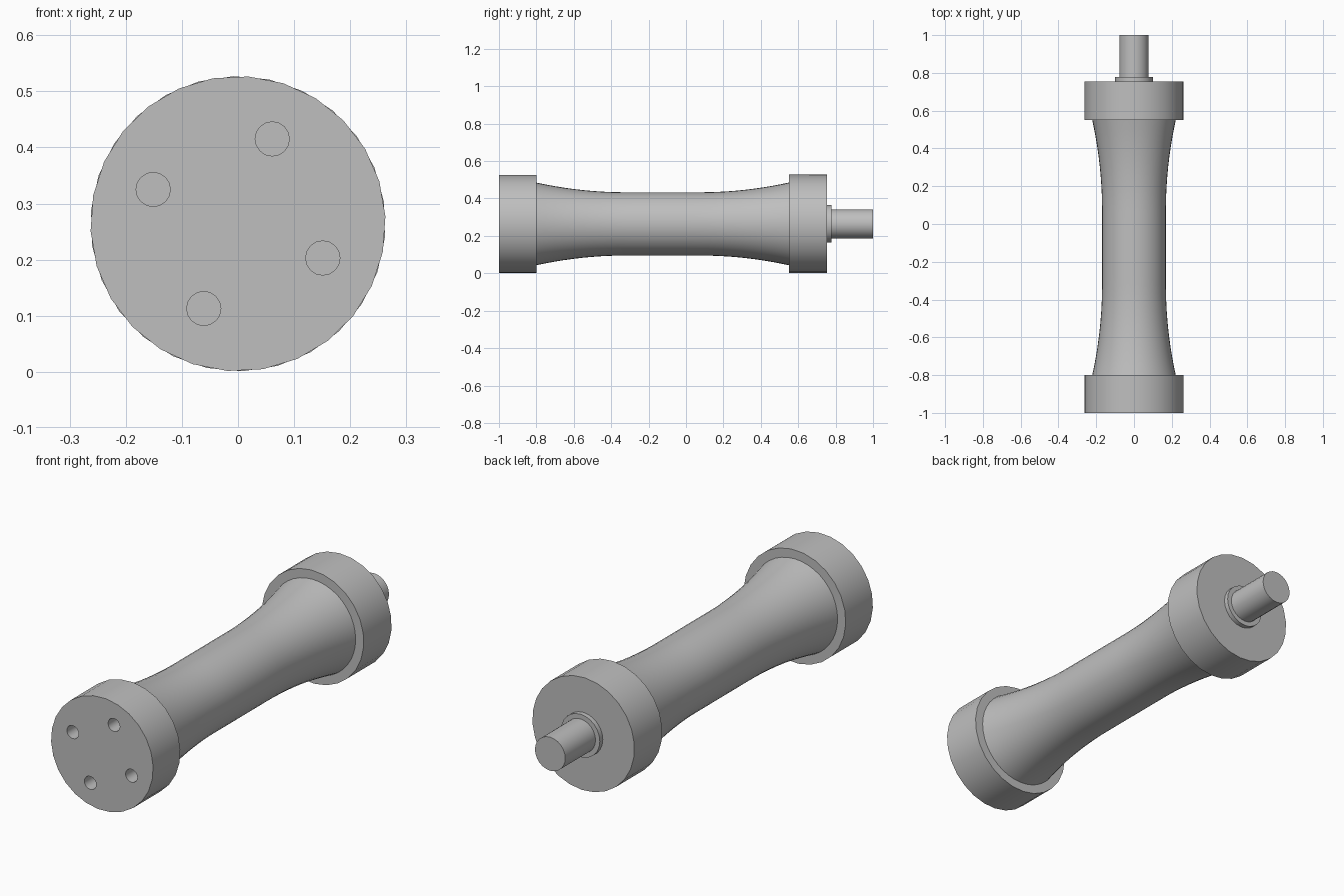
import bpy
import bmesh
import math
from mathutils import Vector

AXIS_Z = 0.264

cube = bpy.data.objects.get("Cube")
if cube:
    bpy.data.objects.remove(cube, do_unlink=True)

metal = bpy.data.materials.new("plain_grey_metal")
metal.use_nodes = True
grey = (0.52, 0.52, 0.52, 1)
metal.diffuse_color = grey
metal.node_tree.nodes["Principled BSDF"].inputs["Base Color"].default_value = grey


def lathe(name, profile, sides, turn=0.0, x=0.0, z=AXIS_Z):
    """Capped solid of revolution along y from (y, radius) pairs."""
    bm = bmesh.new()
    rings = []
    for y, r in profile:
        angles = [turn + math.tau * i / sides for i in range(sides)]
        rings.append([bm.verts.new((x + r * math.cos(a), y, z + r * math.sin(a)))
                      for a in angles])
    for a, b in zip(rings, rings[1:]):
        for i in range(sides):
            j = (i + 1) % sides
            bm.faces.new((a[i], a[j], b[j], b[i]))
    bm.faces.new(rings[0])
    bm.faces.new(rings[-1])
    bmesh.ops.recalc_face_normals(bm, faces=bm.faces)
    mesh = bpy.data.meshes.new(name)
    bm.to_mesh(mesh)
    bm.free()
    mesh.materials.append(metal)
    obj = bpy.data.objects.new(name, mesh)
    bpy.context.collection.objects.link(obj)
    return obj


def smooth(obj):
    bpy.ops.object.select_all(action="DESELECT")
    obj.select_set(True)
    bpy.context.view_layer.objects.active = obj
    bpy.ops.object.shade_smooth_by_angle(angle=math.radians(35))


def waist_radius(y):
    """Straight in the middle, flaring out towards both ends."""
    s = max(0.0, abs(y + 0.125) - 0.2) / 0.475
    return 0.169 + 0.052 * s * s


# Waisted body between the flanges
STEPS = 28
ys = [-0.8 + 1.35 * i / STEPS for i in range(STEPS + 1)]
body = lathe("body", [(y, waist_radius(y)) for y in ys], 40)

# End flanges
front_flange = lathe("front_flange", [(-1, 0.263), (-0.8, 0.263)], 26, 0.05)
back_flange = lathe("back_flange", [(0.55, 0.263), (0.755, 0.263)], 26, 0.15)

# Four bolt holes bored into the front flange
for k in range(4):
    a = math.atan2(0.151, 0.061) + k * math.pi / 2
    cutter = lathe("hole_cutter", [(-1.1, 0.0305), (-0.88, 0.0305)], 16, 0,
                   0.163 * math.cos(a), AXIS_Z + 0.163 * math.sin(a))
    cutter.hide_render = True
    bore = front_flange.modifiers.new("bolt_hole", "BOOLEAN")
    bore.operation = "DIFFERENCE"
    bore.solver = "EXACT"
    bore.object = cutter
    bpy.ops.object.select_all(action="DESELECT")
    bpy.context.view_layer.objects.active = front_flange
    bpy.ops.object.modifier_apply(modifier=bore.name)
    bpy.data.objects.remove(cutter, do_unlink=True)

# Collar and output shaft at the back
collar = lathe("shaft_collar", [(0.755, 0.1), (0.777, 0.1)], 24)
shaft = lathe("shaft", [(0.755, 0.078), (1.0, 0.078)], 24)

for part in (body, front_flange, back_flange, collar, shaft):
    smooth(part)
